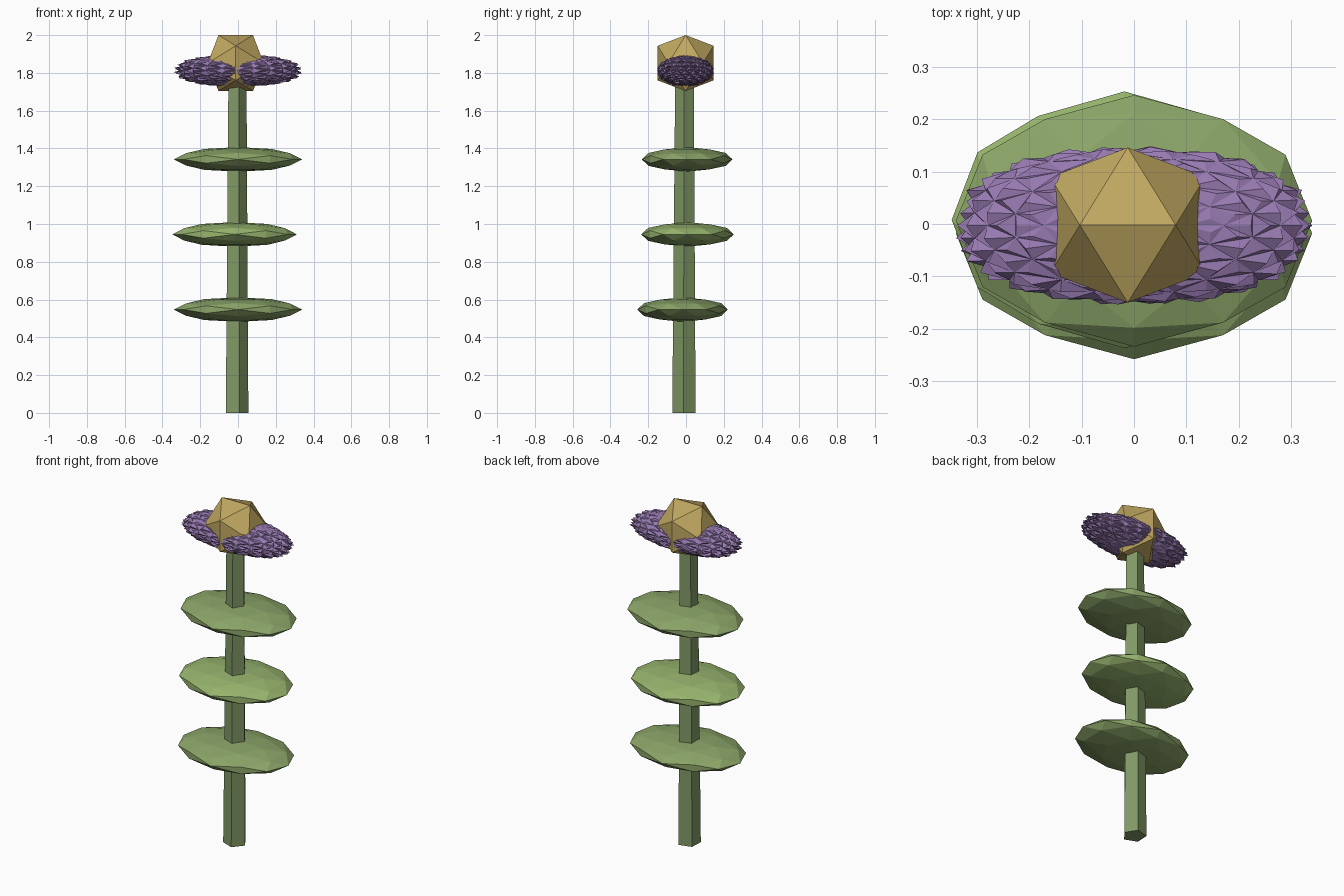
import bpy, bmesh, math, random
from mathutils import Matrix, Vector

if "Cube" in bpy.data.objects:
    bpy.data.objects.remove(bpy.data.objects["Cube"])

random.seed(4)


def material(name, rgb):
    m = bpy.data.materials.new(name)
    m.diffuse_color = (*rgb, 1)
    m.use_nodes = True
    m.node_tree.nodes["Principled BSDF"].inputs["Base Color"].default_value = m.diffuse_color
    return m


def finish(bm, name, mat):
    bmesh.ops.recalc_face_normals(bm, faces=bm.faces)
    me = bpy.data.meshes.new(name)
    bm.to_mesh(me)
    bm.free()
    me.materials.append(mat)
    ob = bpy.data.objects.new(name, me)
    bpy.context.collection.objects.link(ob)
    return ob


def ball(level):
    # icosphere turned so that an edge along x lies on top
    bm = bmesh.new()
    bmesh.ops.create_icosphere(bm, subdivisions=level, radius=1,
                               matrix=Matrix.Rotation(math.radians(-31.717), 4, 'Y'))
    return bm


def place(bm, size, centre):
    for v in bm.verts:
        v.co = Vector(c * s + o for c, s, o in zip(v.co, size, centre))


green = material("stem_green", (0.22, 0.32, 0.13))
purple = material("petal_purple", (0.31, 0.195, 0.44))
gold = material("centre_gold", (0.53, 0.39, 0.12))

# Stem: tapered five-sided prism
bm = bmesh.new()
rings = []
for z, r, off in ((0, 0.065, -0.01), (1.78, 0.052, -0.007)):
    rings.append([bm.verts.new((off + r * math.cos(a), off + r * math.sin(a), z))
                  for a in (math.radians(-75 + 72 * i) for i in range(5))])
for i in range(5):
    j = (i + 1) % 5
    bm.faces.new((rings[0][i], rings[0][j], rings[1][j], rings[1][i]))
for ring in rings:
    bm.faces.new(ring)
finish(bm, "stem", green)

# Leaves: three flattened low-poly discs
leaves = [
    ("leaf_low", (0.34, 0.24, 0.065), (0.0, -0.018, 0.547), (0.26, 0.376, 0.14)),
    ("leaf_middle", (0.33, 0.245, 0.065), (-0.018, 0.008, 0.945), (0.31, 0.46, 0.155)),
    ("leaf_high", (0.34, 0.24, 0.065), (0.0, 0.006, 1.342), (0.26, 0.376, 0.14)),
]
for name, size, centre, rgb in leaves:
    bm = ball(2)
    place(bm, size, centre)
    finish(bm, name, material(name + "_green", rgb))

# Blossom: blunt ellipsoid with a small spike on every facet
bm = ball(3)
for v in bm.verts:
    x, side = abs(v.co.x), math.hypot(v.co.y, v.co.z)
    v.co *= 0.92 * (x ** 2.4 + side ** 2.4) ** (-1 / 2.4)
tips = bmesh.ops.poke(bm, faces=bm.faces[:])["verts"]
for v in tips:
    v.co *= random.uniform(1.03, 1.08)
    v.co.x *= 1.03
place(bm, (0.34, 0.157, 0.089), (0, -0.003, 1.812))
finish(bm, "blossom", purple)

# Flower centre: plain icosahedron
bm = ball(1)
place(bm, (0.174, 0.174, 0.174), (-0.012, -0.002, 1.852))
finish(bm, "flower_centre", gold)
